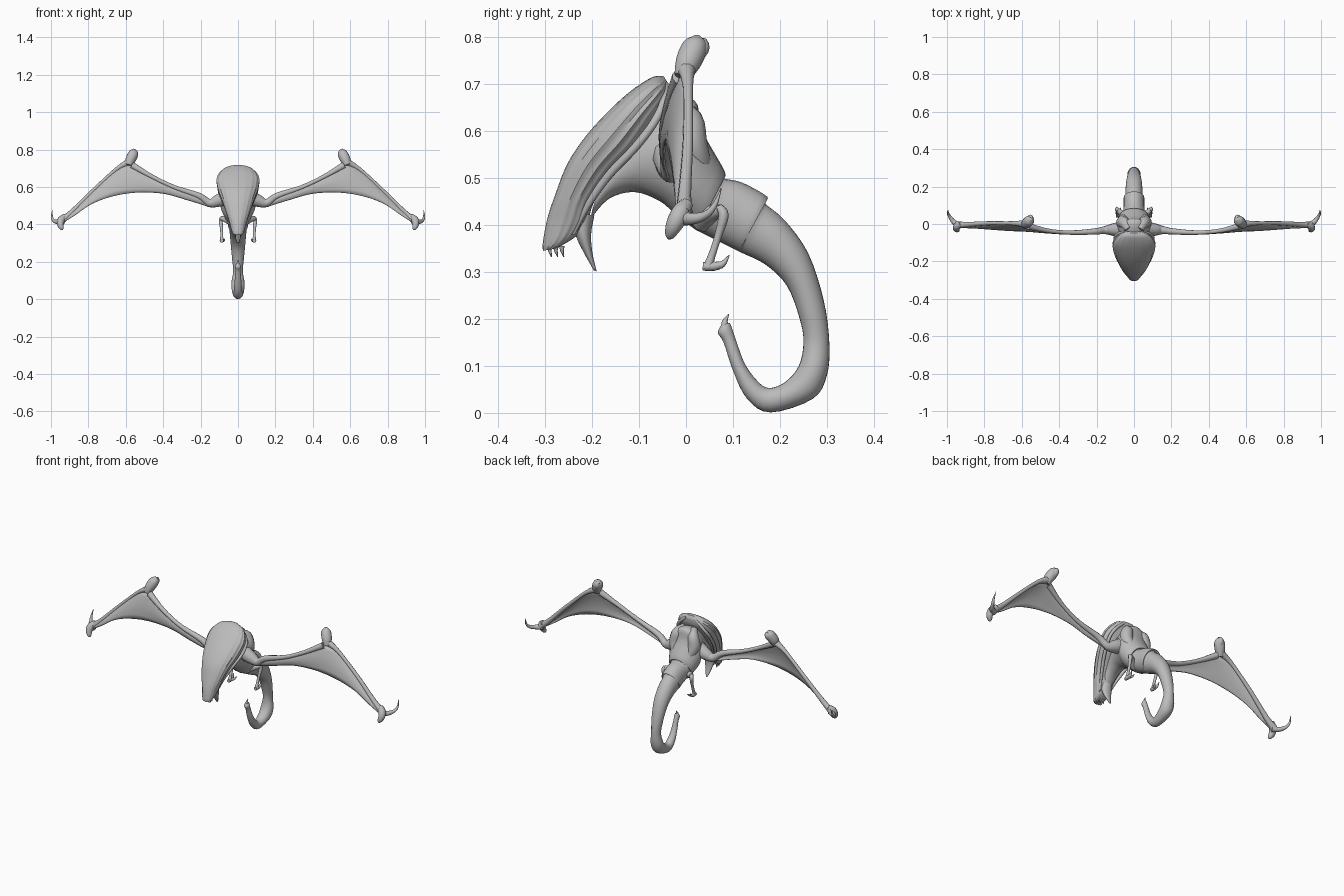
import bpy, bmesh, math
from mathutils import Vector

skin = bpy.data.materials.new("grey_skin")
skin.diffuse_color = (0.5, 0.5, 0.5, 1)


def spline(rows, steps):
    """Catmull-Rom interpolation through rows of equal length."""
    out, n = [], len(rows)
    for i in range(n - 1):
        a, b, c, d = rows[max(i - 1, 0)], rows[i], rows[i + 1], rows[min(i + 2, n - 1)]
        for k in range(steps):
            t = k / steps
            out.append([0.5 * (2 * q + (r - p) * t + (2 * p - 5 * q + 4 * r - s) * t * t
                               + (3 * q - p - 3 * r + s) * t ** 3)
                        for p, q, r, s in zip(a, b, c, d)])
    return out + [list(rows[-1])]


def make(name, rings, closed=True, mirror=False, angle=40):
    """Skin a list of point rings into one object."""
    bm = bmesh.new()
    vs = [[bm.verts.new(p) for p in ring] for ring in rings]
    n = len(vs[0])
    for r, s in zip(vs, vs[1:]):
        for j in range(n if closed else n - 1):
            k = (j + 1) % n
            bm.faces.new((r[j], r[k], s[k], s[j]))
    if closed:
        bm.faces.new(vs[0])
        bm.faces.new(vs[-1])
    bmesh.ops.recalc_face_normals(bm, faces=bm.faces)
    me = bpy.data.meshes.new(name)
    bm.to_mesh(me)
    bm.free()
    me.materials.append(skin)
    ob = bpy.data.objects.new(name, me)
    bpy.context.collection.objects.link(ob)
    bpy.context.view_layer.objects.active = ob
    ob.select_set(True)
    bpy.ops.object.shade_smooth_by_angle(angle=math.radians(angle))
    ob.select_set(False)
    if mirror:
        ob.modifiers.new("mirror", 'MIRROR').use_mirror_merge = False
    return ob


def loft(name, rows, sides=24, steps=4, ripple=0.0, flutes=0, power=1.0):
    """Rows: outer y, outer z, inner y, inner z, half width."""
    rings = []
    for y1, z1, y2, z2, w in spline(rows, steps):
        ring = []
        for j in range(sides):
            a = 2 * math.pi * j / sides
            c, s = math.cos(a), math.sin(a)
            f = 1 + ripple * math.cos(flutes * a) * abs(s)
            c = math.copysign(abs(c) ** power, c) * f
            s = math.copysign(abs(s) ** power, s) * f
            ring.append((w * s, (y1 + y2) / 2 + c * (y1 - y2) / 2,
                         (z1 + z2) / 2 + c * (z1 - z2) / 2))
        rings.append(ring)
    return make(name, rings)


def tube(name, rows, sides=10, steps=4, mirror=True):
    """Rows: x, y, z, radius."""
    pts, rings = spline(rows, steps), []
    for i, p in enumerate(pts):
        t = (Vector(pts[min(i + 1, len(pts) - 1)][:3]) - Vector(pts[max(i - 1, 0)][:3])).normalized()
        u = t.cross(Vector((0.31, 0.93, 0.2))).normalized()
        v = t.cross(u)
        rings.append([Vector(p[:3]) + max(p[3], 0.001) * (u * math.cos(2 * math.pi * j / sides)
                      + v * math.sin(2 * math.pi * j / sides)) for j in range(sides)])
    return make(name, rings, mirror=mirror, angle=60)


# Body running from the throat to the curled tail, with stepped back plates
loft("body_and_tail", [
    (-.17, .54, -.205, .41, .035), (-.11, .60, -.165, .455, .05),
    (-.05, .655, -.11, .47, .07), (.018, .665, -.055, .45, .09),
    (.035, .60, -.02, .42, .095), (.083, .513, .02, .39, .072),
    (.078, .50, .03, .385, .06), (.12, .49, .08, .36, .055),
    (.173, .46, .11, .345, .055), (.166, .448, .12, .34, .048),
    (.21, .41, .17, .315, .045), (.26, .34, .215, .27, .04),
    (.293, .24, .242, .20, .032), (.305, .15, .25, .15, .026),
    (.30, .08, .24, .10, .035), (.27, .03, .21, .065, .033),
    (.18, .001, .175, .053, .025), (.13, .03, .15, .07, .022),
    (.10, .09, .125, .105, .018), (.08, .15, .108, .15, .014),
    (.068, .17, .098, .18, .015), (.075, .187, .093, .192, .011)])
tube("tail_barb", [(0, .083, .18, .009), (0, .083, .195, .006), (0, .091, .21, .001)], mirror=False)

# Tall swept crest with fluted sides
loft("head_crest", [
    (-.048, .717, -.037, .70, .03), (-.075, .713, -.042, .665, .08),
    (-.13, .675, -.068, .615, .112), (-.20, .605, -.10, .56, .105),
    (-.25, .535, -.15, .51, .083), (-.28, .46, -.195, .45, .06),
    (-.296, .41, -.21, .405, .045), (-.305, .36, -.235, .375, .034),
    (-.304, .345, -.275, .35, .024)], sides=72, steps=5, ripple=.022, flutes=18, power=.9)
tube("crest_rim", [(.03, -.044, .70, .007), (.075, -.048, .66, .009), (.10, -.07, .615, .009),
                   (.095, -.11, .563, .009), (.07, -.165, .505, .009), (.045, -.21, .44, .007),
                   (.028, -.24, .38, .004)])

# Hooked lower jaw and small teeth
loft("lower_jaw", [(-.25, .43, -.195, .42, .032), (-.235, .378, -.202, .38, .028),
                   (-.217, .34, -.199, .34, .018), (-.196, .303, -.190, .301, .006)])
for i, y in enumerate((-.29, -.277, -.264)):
    tube(f"tooth_{i + 1}", [(.014, y, .355, .006), (.014, y, .345, .004),
                            (.013, y + .004, .332, .001)], sides=6, steps=1)

# Wing bones: shoulder, upper arm, elbow knob, forearm
arm = [(.05, -.03, .55, .045), (.11, -.03, .525, .034), (.155, -.033, .515, .022),
       (.21, -.04, .553, .017), (.34, -.046, .598, .012), (.46, -.036, .655, .012),
       (.565, -.012, .715, .018)]
forearm = [(.575, 0, .735, .022), (.65, .004, .695, .011), (.78, .004, .575, .011),
           (.89, -.003, .465, .014), (.945, -.005, .42, .02)]
tube("upper_arm", arm)
tube("forearm", forearm)
tube("elbow_knob", [(.585, -.008, .715, .018), (.575, .004, .745, .027), (.562, .016, .772, .028),
                    (.556, .022, .79, .022), (.553, .024, .803, .006)], sides=14)
tube("elbow_ridge", [(.565, .005, .74, .015), (.555, .032, .775, .018), (.548, .036, .795, .008)])

# Wing membrane hung between the bones and a scalloped lower edge
top = spline([a[:3] for a in arm[2:]] + [f[:3] for f in forearm[1:]], 5)
low = spline([(.155, -.035, .495), (.28, -.046, .533), (.40, -.045, .565), (.54, -.04, .57),
              (.67, -.035, .55), (.78, -.027, .51), (.87, -.02, .45), (.945, -.012, .405)], 8)
rings = []
for i, p in enumerate(top):
    f = i / (len(top) - 1) * (len(low) - 1)
    k = min(int(f), len(low) - 2)
    q = Vector(low[k]).lerp(Vector(low[k + 1]), f - k)
    rings.append([Vector(p).lerp(q, t / 6) + Vector((0, -.008 * math.sin(math.pi * t / 6), 0))
                  for t in range(7)])
wing = make("wing_membrane", rings, closed=False, mirror=True)
thick = wing.modifiers.new("thickness", 'SOLIDIFY')
thick.thickness, thick.offset = .005, 0

# Clawed wing tip
tube("wing_hand", [(.925, .002, .445, .014), (.945, -.012, .425, .02), (.95, -.025, .40, .018),
                   (.942, -.034, .378, .011), (.938, -.037, .37, .002)])
tube("wing_finger", [(.935, -.008, .415, .017), (.965, .012, .413, .013), (.985, .04, .42, .009),
                     (.995, .06, .44, .006), (.992, .075, .478, .001)])

# Thin folded legs with small toes
tube("thigh", [(.02, .035, .41, .026), (.055, .05, .423, .02), (.088, .075, .432, .012)])
tube("shin", [(.086, .07, .437, .009), (.092, .08, .42, .011), (.088, .068, .375, .008),
              (.087, .055, .335, .008), (.087, .046, .31, .011)])
tube("foot", [(.087, .036, .312, .009), (.088, .058, .312, .01), (.09, .078, .317, .007),
              (.092, .092, .336, .001)])
tube("toe", [(.085, .06, .312, .008), (.075, .075, .315, .006), (.07, .088, .325, .001)])

# Shoulder lumps on the upper back
tube("shoulder_blade", [(.03, -.03, .65, .02), (.05, .005, .625, .03), (.06, .01, .575, .035),
                        (.05, .03, .53, .025), (.03, .05, .51, .01)])
